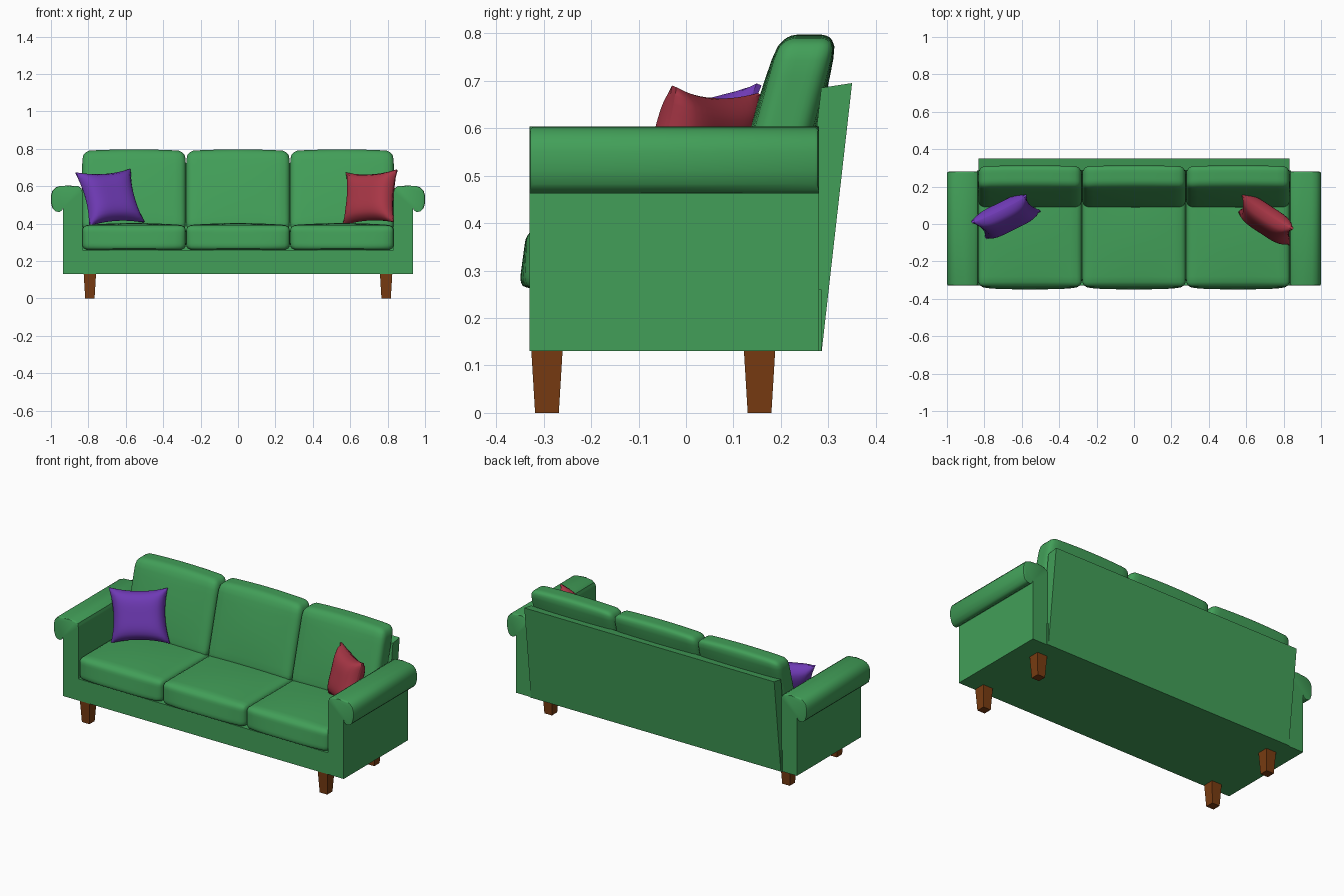
import bpy, bmesh, math
from mathutils import Vector

if "Cube" in bpy.data.objects:
    bpy.data.objects.remove(bpy.data.objects["Cube"])


def material(name, rgb):
    m = bpy.data.materials.new(name)
    m.diffuse_color = (*rgb, 1)
    m.use_nodes = True
    m.node_tree.nodes["Principled BSDF"].inputs["Base Color"].default_value = m.diffuse_color
    return m


GREEN = material("green fabric", (0.054, 0.345, 0.098))
PURPLE = material("purple fabric", (0.156, 0.042, 0.456))
RED = material("red fabric", (0.40, 0.038, 0.062))
WOOD = material("brown wood", (0.19, 0.045, 0.006))


def finish(bm, name, mat, angle=None):
    bmesh.ops.recalc_face_normals(bm, faces=bm.faces)
    me = bpy.data.meshes.new(name)
    bm.to_mesh(me)
    bm.free()
    me.materials.append(mat)
    if angle:
        for p in me.polygons:
            p.use_smooth = True
        me.set_sharp_from_angle(angle=math.radians(angle))
    ob = bpy.data.objects.new(name, me)
    bpy.context.collection.objects.link(ob)
    return ob


def prism(points, a, b):
    """Closed profile joined between point lists at a and b (3D maker functions)."""
    bm = bmesh.new()
    r1 = [bm.verts.new(a(*p)) for p in points]
    r2 = [bm.verts.new(b(*p)) for p in points]
    bm.faces.new(r1)
    bm.faces.new(r2)
    n = len(points)
    for i in range(n):
        j = (i + 1) % n
        bm.faces.new((r1[i], r1[j], r2[j], r2[i]))
    return bm


def unit_grid_cube(cuts):
    bm = bmesh.new()
    bmesh.ops.create_cube(bm, size=2)
    bmesh.ops.subdivide_edges(bm, edges=bm.edges[:], cuts=cuts, use_grid_fill=True)
    return bm


def cushion(name, centre, half, radius, shape):
    """Rounded box, grid clustered at the edges, then bent by shape(unit, point)."""
    bm = unit_grid_cube(13)
    h, c = Vector(half), Vector(centre)
    for v in bm.verts:
        u = Vector([math.sin(t * math.pi / 2) for t in v.co])
        p = Vector([u[i] * h[i] for i in range(3)])
        q = Vector([max(-h[i] + radius, min(h[i] - radius, p[i])) for i in range(3)])
        d = p - q
        if d.length > 1e-6:
            p = q + d.normalized() * radius
        v.co = c + shape(u, p)
    return finish(bm, name, GREEN, 50)


# Base box under the cushions
base_pts = [(-0.33, 0.13), (0.285, 0.13), (0.285, 0.26), (-0.33, 0.26)]
finish(prism(base_pts, lambda y, z: (-0.84, y, z), lambda y, z: (0.84, y, z)), "base", GREEN)

# Leaning back panel
back_pts = [(0.22, 0.13), (0.286, 0.13), (0.35, 0.695), (0.285, 0.685)]
finish(prism(back_pts, lambda y, z: (-0.832, y, z), lambda y, z: (0.832, y, z)), "back_panel", GREEN)

# Arms with an outward roll
arm_pts = [(0.832, 0.13), (0.832, 0.57), (0.838, 0.59), (0.855, 0.601), (0.90, 0.603),
           (0.95, 0.602), (0.975, 0.594), (0.993, 0.575), (1.0, 0.55), (1.0, 0.51),
           (0.992, 0.482), (0.975, 0.465), (0.955, 0.462), (0.941, 0.47), (0.935, 0.485),
           (0.935, 0.13)]
for s, side in ((-1, "left"), (1, "right")):
    bm = prism(arm_pts, lambda x, z: (s * x, -0.33, z), lambda x, z: (s * x, 0.28, z))
    rim = [e for e in bm.edges
           if abs(e.verts[0].co.y - e.verts[1].co.y) < 1e-5
           and min(v.co.z for v in e.verts) > 0.48 and min(abs(v.co.x) for v in e.verts) > 0.836]
    bmesh.ops.bevel(bm, geom=rim, offset=0.009, segments=2, profile=0.5, affect='EDGES')
    finish(bm, side + "_arm", GREEN, 40)


# Seat and back cushions
def seat_shape(u, p):
    x, y, z = p
    puff = (1 - u.x ** 2) * (1 - u.y ** 2)
    z += 0.012 * puff * (1 if u.z > 0 else 0) * abs(u.z)
    if u.y < 0:  # front face sags forward near the bottom
        y -= 0.018 * (1 - u.x ** 4) * (1 - u.z) / 2 * (-u.y) ** 6
    return Vector((x, y, z))


def back_shape(u, p):
    x, y, z = p
    y += 0.012 * u.y * (1 - u.x ** 2) * (1 - u.z ** 2)
    z += 0.008 * max(u.z, 0) ** 4 * (1 - u.x ** 2)
    # top corners pulled in
    if z > 0.15:
        x *= 1 - 2.5 * (z - 0.15) ** 2 / 0.28
    return Vector((x, y + 0.27 * z, z))


for i, side in ((-1, "left"), (0, "middle"), (1, "right")):
    cushion(side + "_seat_cushion", (i * 0.556, -0.085, 0.325), (0.277, 0.25, 0.066), 0.03, seat_shape)
    cushion(side + "_back_cushion", (i * 0.556, 0.2, 0.576), (0.277, 0.06, 0.213), 0.035, back_shape)


# Throw pillows: thick middle, pinched corners, hollow sides
def pillow(name, mat, centre, right, up):
    right, up, c = Vector(right), Vector(up), Vector(centre)
    normal = right.cross(up).normalized()
    bm = unit_grid_cube(15)
    for v in bm.verts:
        a, w, b = v.co
        thick = 0.006 + 0.056 * ((1 - a ** 4) * (1 - b ** 4)) ** 0.6
        x = a * (1 - 0.13 * (1 - b * b))
        z = b * (1 - 0.13 * (1 - a * a))
        v.co = c + right * x + up * z + normal * (w * thick)
    finish(bm, name, mat, 60)


pillow("purple_pillow", PURPLE, (-0.685, 0.04, 0.54), (0.146, 0.072, 0.01), (-0.037, 0.042, 0.142))
pillow("red_pillow", RED, (0.706, 0.022, 0.54), (0.136, -0.09, 0.008), (0.009, 0.043, 0.14))

# Tapered square legs
for sx, side in ((-1, "left"), (1, "right")):
    for y, end in ((-0.293, "front"), (0.155, "rear")):
        corners = [(-1, -1), (1, -1), (1, 1), (-1, 1)]
        bm = prism(corners,
                   lambda a, b: (sx * 0.792 + a * 0.025, y + b * 0.025, 0),
                   lambda a, b: (sx * 0.792 + a * 0.033, y + b * 0.033, 0.132))
        finish(bm, side + "_" + end + "_leg", WOOD)
